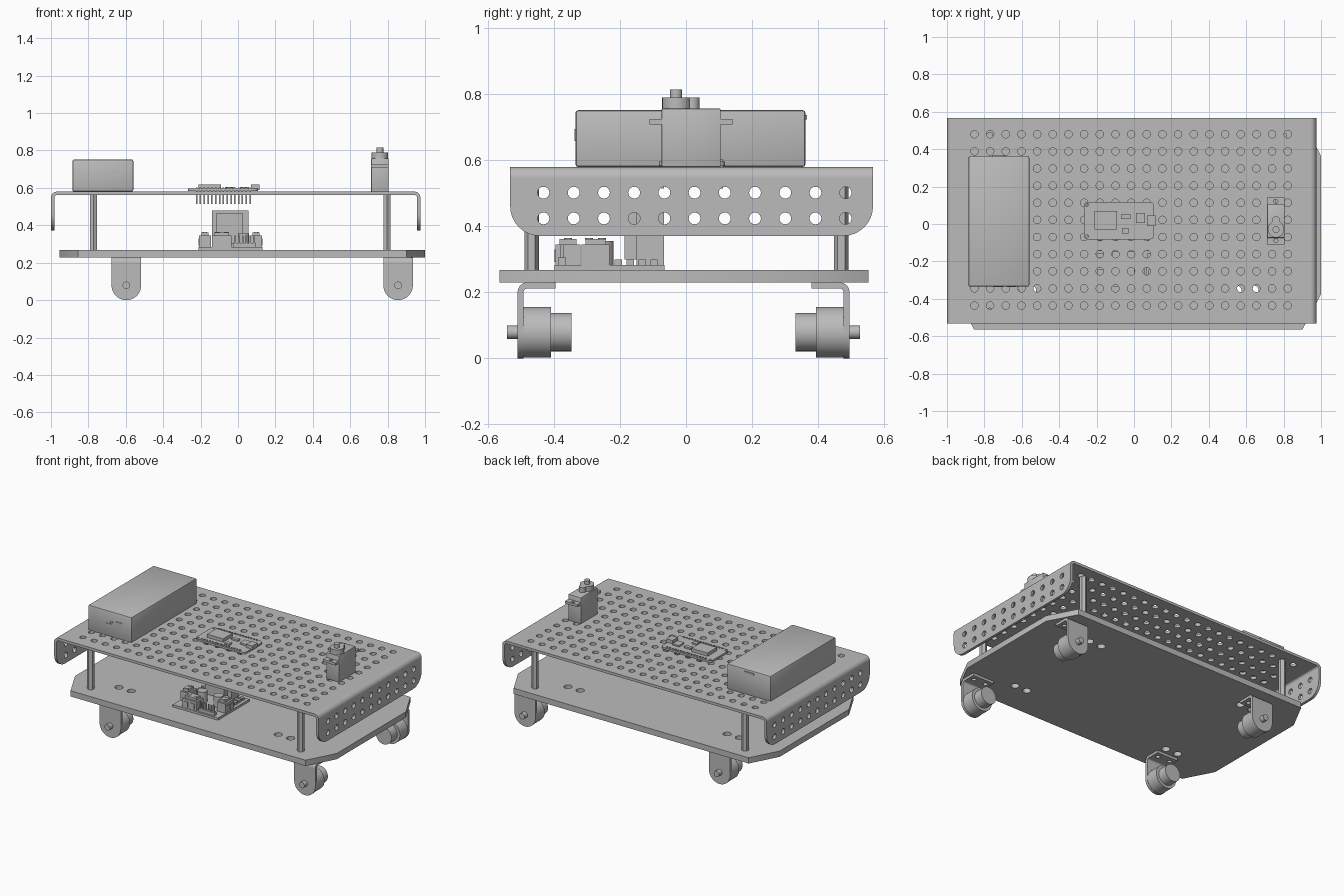
import bpy, bmesh
from math import pi, sin, cos, radians
from mathutils import Matrix, Vector

if "Cube" in bpy.data.objects:
    bpy.data.objects.remove(bpy.data.objects["Cube"])

grey = bpy.data.materials.new("plain grey")
grey.use_nodes = True
colour = (0.5, 0.5, 0.5, 1)
grey.diffuse_color = colour
grey.node_tree.nodes["Principled BSDF"].inputs["Base Color"].default_value = colour

# Local drawing planes: XY flat, YZ side-on, XZ front-on
XY = Matrix.Identity(3)
YZ = Matrix(((0, 0, 1), (1, 0, 0), (0, 1, 0)))
XZ = Matrix(((1, 0, 0), (0, 0, -1), (0, 1, 0)))
parts = []


def add(name, mesh):
    obj = bpy.data.objects.new(name, mesh)
    bpy.context.scene.collection.objects.link(obj)
    mesh.materials.clear()
    mesh.materials.append(grey)
    parts.append(obj)
    return obj


def arc(cx, cy, r, start, end, n=8):
    angles = [radians(start + (end - start) * i / n) for i in range(n + 1)]
    return [(cx + r * cos(a), cy + r * sin(a)) for a in angles]


def panel(name, outline, thick, plane=XY, offset=(0, 0, 0), holes=()):
    """Flat sheet cut from an outline, with round holes (x, y, radius)."""
    curve = bpy.data.curves.new(name, "CURVE")
    curve.dimensions, curve.fill_mode, curve.extrude = "2D", "BOTH", thick / 2
    for loop in [outline] + [arc(x, y, r, 0, 337.5, 15) for x, y, r in holes]:
        spline = curve.splines.new("POLY")
        spline.points.add(len(loop) - 1)
        for point, (x, y) in zip(spline.points, loop):
            point.co = (x, y, 0, 1)
        spline.use_cyclic_u = True
    temp = bpy.data.objects.new("temp", curve)
    bpy.context.scene.collection.objects.link(temp)
    bpy.context.view_layer.update()
    graph = bpy.context.evaluated_depsgraph_get()
    mesh = bpy.data.meshes.new_from_object(temp.evaluated_get(graph))
    bpy.data.objects.remove(temp)
    mesh.transform(Matrix.Translation(offset) @ plane.to_4x4())
    bm = bmesh.new()
    bm.from_mesh(mesh)
    bmesh.ops.remove_doubles(bm, verts=bm.verts, dist=1e-5)
    bmesh.ops.recalc_face_normals(bm, faces=bm.faces)
    bm.to_mesh(mesh)
    bm.free()
    return add(name, mesh)


def box(name, x, y, z, bevel=0):
    """Box from (min, max) ranges."""
    bm = bmesh.new()
    bmesh.ops.create_cube(bm, size=1)
    for v in bm.verts:
        v.co = [r[0] + (c + 0.5) * (r[1] - r[0]) for c, r in zip(v.co, (x, y, z))]
    if bevel:
        bmesh.ops.bevel(bm, geom=bm.edges, offset=bevel, segments=2, profile=0.5, affect="EDGES")
    mesh = bpy.data.meshes.new(name)
    bm.to_mesh(mesh)
    bm.free()
    return add(name, mesh)


def rod(name, start, end, r, sides=32):
    """Cylinder between two points."""
    a, b = Vector(start), Vector(end)
    bm = bmesh.new()
    bmesh.ops.create_cone(bm, cap_ends=True, segments=sides, radius1=r, radius2=r, depth=(b - a).length)
    turn = Vector((0, 0, 1)).rotation_difference(b - a).to_matrix().to_4x4()
    bm.transform(Matrix.Translation((a + b) / 2) @ turn)
    mesh = bpy.data.meshes.new(name)
    bm.to_mesh(mesh)
    bm.free()
    return add(name, mesh)


def rect(x0, x1, y0, y1):
    return [(x0, y0), (x1, y0), (x1, y1), (x0, y1)]


# Perforated top deck with bent end flanges
rows = [-0.436 + 0.0916 * i for i in range(11)]
columns = [-0.853 + 0.08375 * i for i in range(21)]
left, right, front, back, top, sheet, bend = -1.0, 0.975, -0.533, 0.567, 0.58, 0.018, 0.032
panel("top_deck", rect(left + bend, right - bend, front, back), sheet, XY, (0, 0, top - sheet / 2),
      [(x, y, 0.02) for x in columns for y in rows])
flange = arc(front + 0.09, 0.461, 0.09, 180, 270) + arc(back - 0.09, 0.461, 0.09, 270, 360)
flange += [(back, top - bend), (front, top - bend)]
for name, edge, s in (("left", right, 1), ("right", left, -1)):
    panel(name + "_flange", flange, sheet, YZ, (edge - s * sheet / 2, 0, 0),
          [(y + 0.004, z, 0.018) for y in rows for z in (0.424, 0.502)])
    curve = arc(0, 0, bend, 0, 90) + arc(0, 0, bend - sheet, 90, 0)
    panel(name + "_bend", [(edge - s * bend + s * x, top - bend + z) for x, z in curve],
          back - front, XZ, (0, (front + back) / 2, 0))

# Base plate with clipped corners and mounting holes
base = [(-0.855, -0.565), (0.9, -0.565), (1.0, -0.375), (1.0, 0.364),
        (0.9, 0.553), (-0.855, 0.553), (-0.955, 0.364), (-0.955, -0.375)]
mounts = [(sx * 0.595 + d, y, 0.026) for sx in (-1, 1) for d in (-0.046, 0.046) for y in (-0.355, 0.345)]
panel("base_plate", base, 0.039, XY, (0, 0, 0.2485), mounts)

# Hexagonal standoffs
for x in (-0.772, 0.797):
    for y in (-0.468, 0.471):
        rod("standoff", (x, y, 0.268), (x, y, 0.563), 0.022, 6)

# Drive units: bent bracket, gearbox, motor and shaft, mirrored front to back
mid, axle = -0.0075, 0.079
for cx in (-0.597, 0.856):
    for s in (-1, 1):
        def at(y, z=axle):
            return (cx, mid + s * y, z)
        panel("bracket_leg", arc(cx, axle, 0.079, 180, 360, 20) + [(cx + 0.079, 0.2), (cx - 0.079, 0.2)],
              0.018, XZ, (0, mid + s * 0.494, 0))
        hook = arc(0.473, 0.2, 0.03, 0, 90) + arc(0.473, 0.2, 0.012, 90, 0)
        panel("bracket_bend", [(mid + s * y, z) for y, z in hook], 0.158, YZ, (cx, 0, 0))
        ya, yb = sorted((mid + s * 0.388, mid + s * 0.473))
        panel("bracket_foot", rect(cx - 0.079, cx + 0.079, ya, yb), 0.018, XY, (0, 0, 0.221),
              [(cx + d, mid + s * 0.425, 0.014) for d in (-0.045, 0.045)])
        rod("gearbox", at(0.402), at(0.5), 0.077, 48)
        rod("motor", at(0.339), at(0.404), 0.058)
        rod("shaft", at(0.49), at(0.535), 0.02)

# Battery box with ports
box("battery_box", (-0.885, -0.56), (-0.335, 0.362), (0.58, 0.752), 0.008)
for x0, x1, z0, z1 in ((-0.68, -0.63, 0.658, 0.695), (-0.75, -0.71, 0.662, 0.668),
                       (-0.72, -0.7, 0.68, 0.686), (-0.72, -0.714, 0.662, 0.686)):
    box("front_port", (x0, x1), (-0.338, -0.33), (z0, z1))
box("rear_button", (-0.76, -0.69), (0.355, 0.367), (0.724, 0.738))

# Servo with ears, horn hub and spline
box("servo_body", (0.712, 0.805), (-0.074, 0.105), (0.58, 0.757), 0.003)
for y0, y1, h in ((-0.11, -0.07, -0.089), (0.1, 0.141, 0.121)):
    panel("servo_ear", rect(0.712, 0.805, y0, y1), 0.017, XY, (0, 0, 0.7165), [(0.758, h, 0.011)])
rod("servo_hub", (0.759, -0.028, 0.75), (0.759, -0.028, 0.79), 0.044)
rod("servo_gear_cover", (0.759, 0.019, 0.75), (0.759, 0.019, 0.79), 0.022)
rod("servo_spline", (0.759, -0.03, 0.78), (0.759, -0.03, 0.815), 0.018)

# Controller board, chips and pin rows
corner = 0.02
board = (arc(0.107 - corner, 0.118 - corner, corner, 0, 90, 4) + arc(corner - 0.268, 0.118 - corner, corner, 90, 180, 4)
         + arc(corner - 0.268, corner - 0.082, corner, 180, 270, 4) + arc(0.107 - corner, corner - 0.082, corner, 270, 360, 4))
panel("controller_board", board, 0.012, XY, (0, 0, 0.59), [(-0.252, y, 0.008) for y in (-0.066, 0.102)])
for name, x, y, h in (("radio_shield", (-0.21, -0.09), (-0.03, 0.07), 0.618),
                      ("regulator", (-0.07, -0.02), (0.027, 0.052), 0.606),
                      ("button", (-0.065, -0.03), (-0.05, -0.022), 0.606),
                      ("interface_chip", (0.01, 0.06), (0.005, 0.06), 0.606),
                      ("usb_socket", (0.07, 0.116), (-0.012, 0.045), 0.618)):
    box(name, x, y, (0.59, h))
for i in range(15):
    for y in (-0.071, 0.108):
        x = -0.221 + i * 0.0204
        box("header_pin", (x - 0.004, x + 0.004), (y - 0.004, y + 0.004), (0.515, 0.603))

# Motor driver board with heatsink and terminals
box("driver_board", (-0.21, 0.13), (-0.398, -0.065), (0.268, 0.283))
box("heatsink_back", (-0.14, 0.055), (-0.15, -0.13), (0.283, 0.48))
for i in range(6):
    x = -0.14 + i * 0.0374
    box("heatsink_fin", (x, x + 0.008), (-0.135, -0.066), (0.283, 0.48))
box("driver_chip", (-0.115, 0.025), (-0.186, -0.15), (0.3, 0.465))
rod("chip_screw", (-0.045, -0.192, 0.43), (-0.045, -0.18, 0.43), 0.015, 16)


def terminal(x0, x1, y0, y1, face):
    """Screw terminal block with a window and a screw per pole."""
    box("terminal_block", (x0, x1), (y0, y1), (0.283, 0.345))
    inset = 0.012
    box("terminal_top", (x0 + inset, x1 - inset), (y0 + inset, y1 - inset), (0.34, 0.362))
    for t in (0.27, 0.73):
        if face == "front":
            x = x0 + t * (x1 - x0)
            box("terminal_window", (x - 0.014, x + 0.014), (y0 - 0.004, y0), (0.292, 0.33))
            rod("terminal_screw", (x, (y0 + y1) / 2, 0.36), (x, (y0 + y1) / 2, 0.365), 0.012, 12)
        else:
            y, edge = y0 + t * (y1 - y0), x1 if face == "left" else x0
            box("terminal_window", (edge - 0.003, edge + 0.003), (y - 0.014, y + 0.014), (0.292, 0.33))
            rod("terminal_screw", ((x0 + x1) / 2, y, 0.36), ((x0 + x1) / 2, y, 0.365), 0.012, 12)


terminal(-0.14, -0.035, -0.395, -0.32, "front")
terminal(0.065, 0.128, -0.317, -0.232, "left")
terminal(-0.208, -0.145, -0.317, -0.232, "right")
for x in (-0.09, 0.03):
    rod("capacitor", (x, -0.25, 0.283), (x, -0.25, 0.355), 0.03, 24)
for i in range(6):
    x = -0.015 + i * 0.02
    box("signal_pin", (x - 0.004, x + 0.004), (-0.38, -0.372), (0.283, 0.345))
box("signal_header", (-0.025, 0.095), (-0.388, -0.364), (0.283, 0.305))
for x in (-0.18, 0.09):
    for i in range(4):
        y = -0.205 + i * 0.036
        box("diode", (x - 0.02, x + 0.02), (y - 0.011, y + 0.011), (0.283, 0.3))

# Smooth the round parts, keep edges sharp
bpy.ops.object.select_all(action="DESELECT")
for obj in parts:
    obj.select_set(True)
bpy.context.view_layer.objects.active = parts[0]
bpy.ops.object.shade_smooth_by_angle(angle=radians(30))
